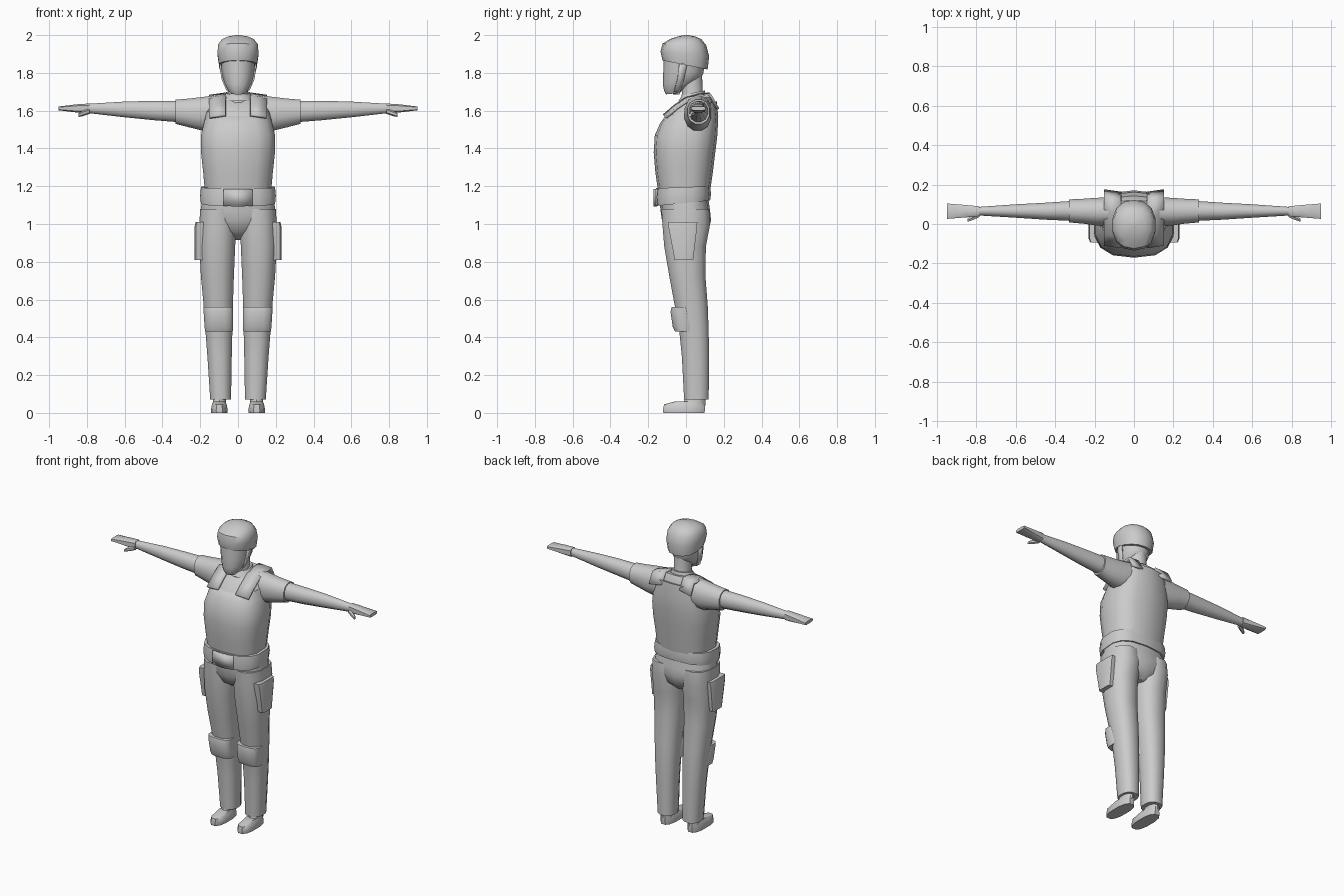
import bpy, bmesh, math

grey = bpy.data.materials.new("light grey")
grey.diffuse_color = (0.6, 0.6, 0.6, 1)


def finish(bm, name, angle=42):
    """Turn a bmesh into a smooth object with hard edges kept sharp."""
    bmesh.ops.recalc_face_normals(bm, faces=bm.faces)
    for f in bm.faces:
        f.smooth = True
    for e in bm.edges:
        e.smooth = e.calc_face_angle(0) < math.radians(angle)
    mesh = bpy.data.meshes.new(name)
    bm.to_mesh(mesh)
    bm.free()
    mesh.materials.append(grey)
    ob = bpy.data.objects.new(name, mesh)
    bpy.context.collection.objects.link(ob)
    return ob


def loft(name, rings, n=12, power=2.5, axis='z', side=1):
    """Rings: (position, a0, a1, b0, b1[, tilt]), a/b = x/y for axis z, y/z for axis x."""
    bm = bmesh.new()
    loops = []
    for pos, a0, a1, b0, b1, *tilt in rings:
        loop = []
        for i in range(n):
            t = 2 * math.pi * (i + 0.5) / n
            c, s = math.cos(t), math.sin(t)
            c = math.copysign(abs(c) ** (2 / power), c) / math.cos(math.pi / n) ** (2 / power)
            s = math.copysign(abs(s) ** (2 / power), s) / math.cos(math.pi / n) ** (2 / power)
            a = (a0 + a1) / 2 + (a1 - a0) / 2 * c
            db = (b1 - b0) / 2 * s
            b = (b0 + b1) / 2 + db
            p = pos + (tilt[0] * db if tilt else 0)
            co = (a, b, p) if axis == 'z' else (p, a, b)
            loop.append(bm.verts.new((co[0] * side, co[1], co[2])))
        loops.append(loop)
    for l0, l1 in zip(loops, loops[1:]):
        for i in range(n):
            j = (i + 1) % n
            bm.faces.new((l0[i], l0[j], l1[j], l1[i]))
    bm.faces.new(loops[0])
    bm.faces.new(loops[-1])
    return finish(bm, name)


def strip(name, path, thick, side=1):
    """Solid strap through cross lines: each entry is two 3D points."""
    bm = bmesh.new()
    rows = [[bm.verts.new((x * side, y, z)) for x, y, z in pair] for pair in path]
    for r0, r1 in zip(rows, rows[1:]):
        bm.faces.new((r0[0], r0[1], r1[1], r1[0]))
    ob = finish(bm, name)
    mod = ob.modifiers.new("thickness", 'SOLIDIFY')
    mod.thickness = thick
    mod.offset = 0
    return ob


# Trunk: shirt under a vest whose top edge drops toward the chest
loft("shirt", [(1.50, -.18, .18, -.13, .15), (1.58, -.17, .17, -.10, .15),
               (1.64, -.155, .155, -.045, .14, .15), (1.68, -.12, .12, .0, .12, .15)], 14)
loft("vest", [(1.17, -.175, .175, -.145, .125), (1.28, -.185, .185, -.16, .14),
              (1.38, -.196, .196, -.168, .152), (1.47, -.196, .196, -.162, .163),
              (1.55, -.178, .178, -.135, .168, .12),
              (1.61, -.16, .16, -.11, .16, .3)], 14, 2.7)
loft("collar", [(1.65, -.085, .085, -.04, .11), (1.695, -.062, .062, -.02, .1, .2)], 12, 2)
for side, tag in ((1, "left"), (-1, "right")):
    path = [(-.118, 1.575), (-.06, 1.625), (0, 1.665), (.06, 1.682), (.12, 1.69), (.158, 1.62)]
    strip(tag + "_shoulder_strap",
          [((.065, y, z), (.152, y + .012, z - .012)) for y, z in path], .014, side)

# Neck, face and helmet
loft("neck", [(1.64, -.06, .06, -.03, .1), (1.70, -.052, .052, -.02, .088),
              (1.80, -.055, .055, -.03, .085)], 12, 2)
loft("head", [(1.69, -.036, .036, -.105, -.035, .1), (1.715, -.055, .055, -.115, .0, .15),
              (1.755, -.074, .074, -.12, .075, .15), (1.80, -.086, .086, -.118, .09),
              (1.89, -.09, .09, -.115, .1)], 14, 2.1)
loft("helmet", [(1.842, -.1, .1, -.122, .112, -.2), (1.90, -.109, .109, -.132, .12, -.1),
                (1.95, -.105, .105, -.122, .105, -.04), (1.978, -.085, .085, -.085, .08),
                (1.992, -.055, .055, -.045, .05), (2.0, -.012, .012, -.01, .015)], 14, 2.3)
for side, tag in ((1, "left"), (-1, "right")):
    strip(tag + "_chin_strap",
          [((.097, -.035, 1.86), (.098, .005, 1.84)), ((.084, -.045, 1.77), (.08, -.01, 1.77)),
           ((.06, -.06, 1.712), (.056, -.025, 1.715)), ((0, -.07, 1.688), (0, -.035, 1.688))],
          .008, side)

# Hips and belt
loft("hips", [(.915, -.035, .035, -.03, .07), (.96, -.12, .12, -.10, .115),
              (1.02, -.196, .196, -.125, .13), (1.07, -.198, .198, -.132, .125),
              (1.14, -.188, .188, -.14, .115)], 14, 2.6)
loft("belt", [(1.11, -.196, .196, -.155, .125, .1), (1.15, -.2, .2, -.16, .13, .06),
              (1.195, -.196, .196, -.155, .125, .04)], 14, 2.8)
strip("belt_buckle", [((-.075, -.155, 1.185), (-.075, -.155, 1.095)),
                      ((0, -.165, 1.185), (0, -.165, 1.093)),
                      ((.075, -.155, 1.185), (.075, -.155, 1.095))], .012)

for side, tag in ((1, "left"), (-1, "right")):
    # Trouser leg with flat hem
    loft(tag + "_trouser_leg", [(.07, .037, .147, -.01, .12), (.30, .033, .162, -.022, .122),
                                (.43, .03, .172, -.035, .12), (.57, .027, .182, -.06, .115),
                                (.72, .022, .196, -.088, .103), (.88, .015, .205, -.115, .105),
                                (1.0, .01, .205, -.125, .128), (1.08, .02, .2, -.13, .122)],
         12, 2.4, side=side)
    # Boot with low toe and ankle shaft
    loft(tag + "_boot", [(0, .056, .142, -.12, .098), (.015, .054, .144, -.122, .1),
                         (.045, .06, .138, -.116, .1), (.06, .066, .132, -.06, .098)],
         12, 2.6, side=side)
    loft(tag + "_ankle", [(.04, .064, .134, -.015, .1), (.12, .066, .13, .01, .1)],
         10, 2.2, side=side)
    # Knee pad wrapped on the front of the knee
    loft(tag + "_knee_pad", [(.43, .028, .174, -.058, .045), (.455, .026, .177, -.07, .05),
                             (.535, .026, .182, -.082, .035), (.56, .026, .184, -.076, .02)],
         12, 3, side=side)
    # Thigh pocket, wider at the top
    loft(tag + "_thigh_pocket", [(.81, .17, .229, -.06, .038), (.98, .17, .231, -.092, .058),
                                 (1.01, .17, .225, -.095, .06)], 8, 6, side=side)
    # Short sleeve, arm and hand
    loft(tag + "_sleeve", [(.13, -.005, .135, 1.50, 1.68), (.19, -.008, .133, 1.495, 1.672),
                           (.26, .002, .128, 1.512, 1.664), (.33, .008, .125, 1.53, 1.658)],
         12, 2.2, 'x', side)
    loft(tag + "_arm", [(.30, .015, .118, 1.538, 1.652), (.45, .022, .108, 1.55, 1.652),
                        (.60, .032, .1, 1.565, 1.648), (.80, .044, .086, 1.588, 1.636)],
         12, 2.1, 'x', side)
    loft(tag + "_hand", [(.785, .04, .09, 1.586, 1.638), (.85, .034, .096, 1.59, 1.634),
                         (.90, .03, .1, 1.596, 1.628), (.95, .026, .104, 1.602, 1.622)],
         8, 4, 'x', side)
    loft(tag + "_thumb", [(.785, .035, .06, 1.585, 1.61), (.82, .02, .045, 1.573, 1.598),
                          (.845, .012, .028, 1.568, 1.585)], 6, 2, 'x', side)
